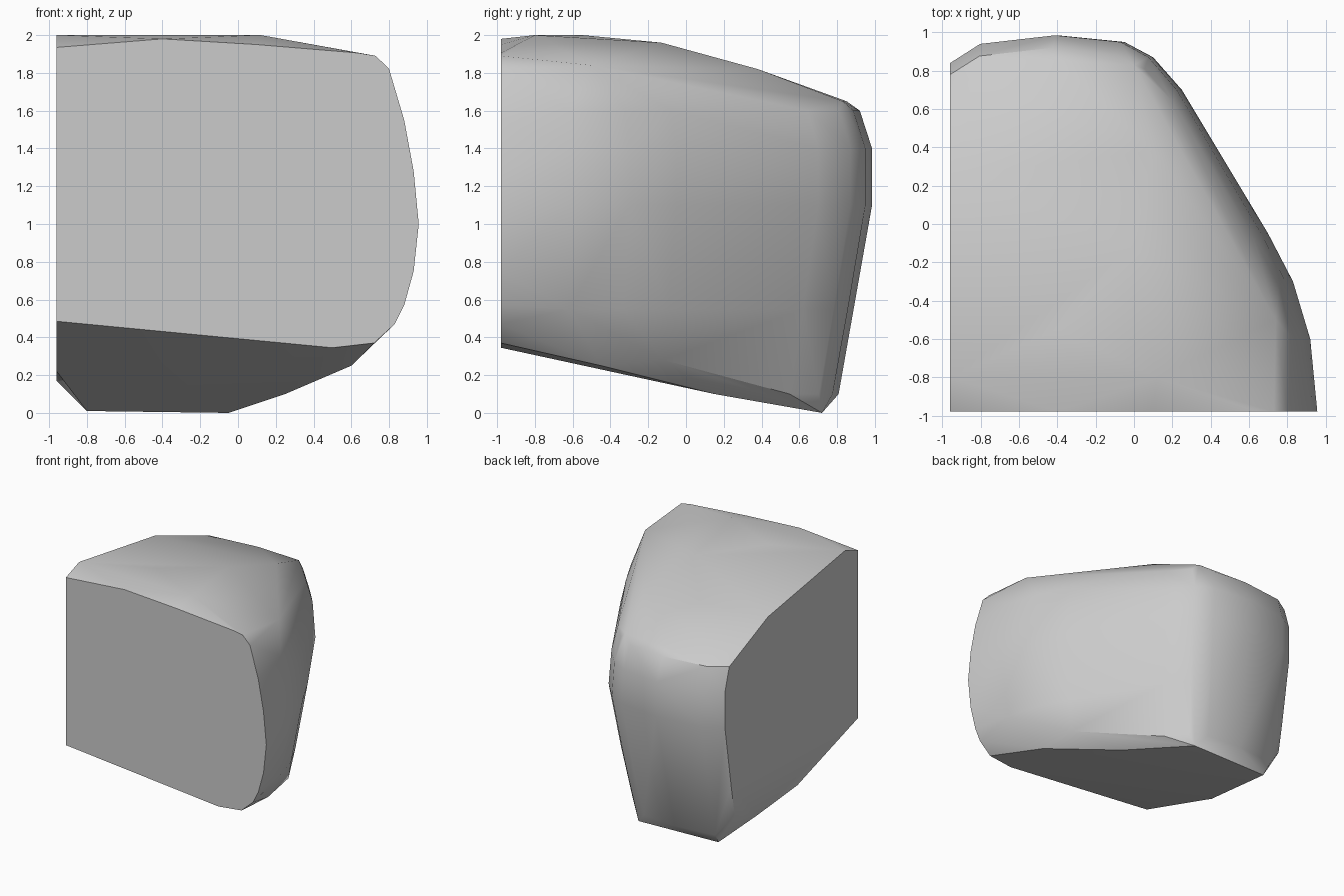
import bpy
import bmesh
from math import radians

cube = bpy.data.objects.get("Cube")
if cube:
    bpy.data.objects.remove(cube)

LEFT, FRONT = -0.96, -0.98   # the two flat cut planes

# Plan outline of the rounded walls, from the back corner round to the front
outline = [(LEFT, .84), (-.8, .94), (-.4, .985), (-.05, .95), (.1, .87),
           (.25, .7), (.7, -.05), (.83, -.3), (.92, -.6)]

# Wall levels: height, x scale, y scale, measured from the flat corner
levels = [(.1, .9, .91), (.28, .92, .925), (.55, .95, .952), (1.1, 1, 1),
          (1.4, .978, 1), (1.6, .958, .967)]

# Profile of the flat front face (x, z)
front = [(LEFT, 1.935), (-.4, 1.98), (.1, 1.95), (.64, 1.905), (.73, 1.89),
         (.8, 1.82), (.88, 1.55), (.93, 1.28), (.957, 1), (.93, .75),
         (.88, .57), (.83, .47), (.72, .37), (.5, .345), (LEFT, .485)]

# Crown and sloping underside
crown = [(LEFT, -.8, 2), (.12, -.8, 2), (-.4, -.55, 2), (0, -.13, 1.96),
         (.1, .38, 1.82), (-.8, .75, 1.68), (-.4, .85, 1.65),
         (0, .83, 1.65), (.74, -.5, 1.84), (LEFT, .25, 1.83)]
underside = [(-.8, .7, .01), (-.05, .72, 0), (.25, .15, .1),
             (.6, -.45, .25), (LEFT, -.15, .22), (LEFT, .4, .17)]


def wall_points():
    for z, sx, sy in levels:
        for x, y in outline:
            px = LEFT + (x - LEFT) * sx
            py = FRONT + (y - FRONT) * sy
            # low levels exist only where the underside drops below them
            if z > .2 - .25 * py and (z > .2 or x > LEFT):
                yield px, py, z


points = crown + underside + [(x, FRONT, z) for x, z in front] + list(wall_points())

# Wrap the sections in one convex stone
bm = bmesh.new()
for p in points:
    bm.verts.new(p)
hull = bmesh.ops.convex_hull(bm, input=bm.verts[:])
spare = {v for v in hull["geom_interior"] + hull["geom_unused"]
         if isinstance(v, bmesh.types.BMVert)}
bmesh.ops.delete(bm, geom=list(spare), context="VERTS")
bmesh.ops.dissolve_limit(bm, angle_limit=radians(1), verts=bm.verts[:], edges=bm.edges[:])
bmesh.ops.recalc_face_normals(bm, faces=bm.faces[:])

mesh = bpy.data.meshes.new("stone_chunk")
bm.to_mesh(mesh)
bm.free()
stone = bpy.data.objects.new("stone_chunk", mesh)
bpy.context.collection.objects.link(stone)

# Plain grey stone
grey = bpy.data.materials.new("light_grey_stone")
grey.use_nodes = True
colour = (.6, .6, .6, 1)
grey.diffuse_color = colour
grey.node_tree.nodes["Principled BSDF"].inputs["Base Color"].default_value = colour
mesh.materials.append(grey)

# Soft rounded walls, crisp cut edges
bpy.ops.object.select_all(action="DESELECT")
stone.select_set(True)
bpy.context.view_layer.objects.active = stone
bpy.ops.object.shade_smooth_by_angle(angle=radians(35))
